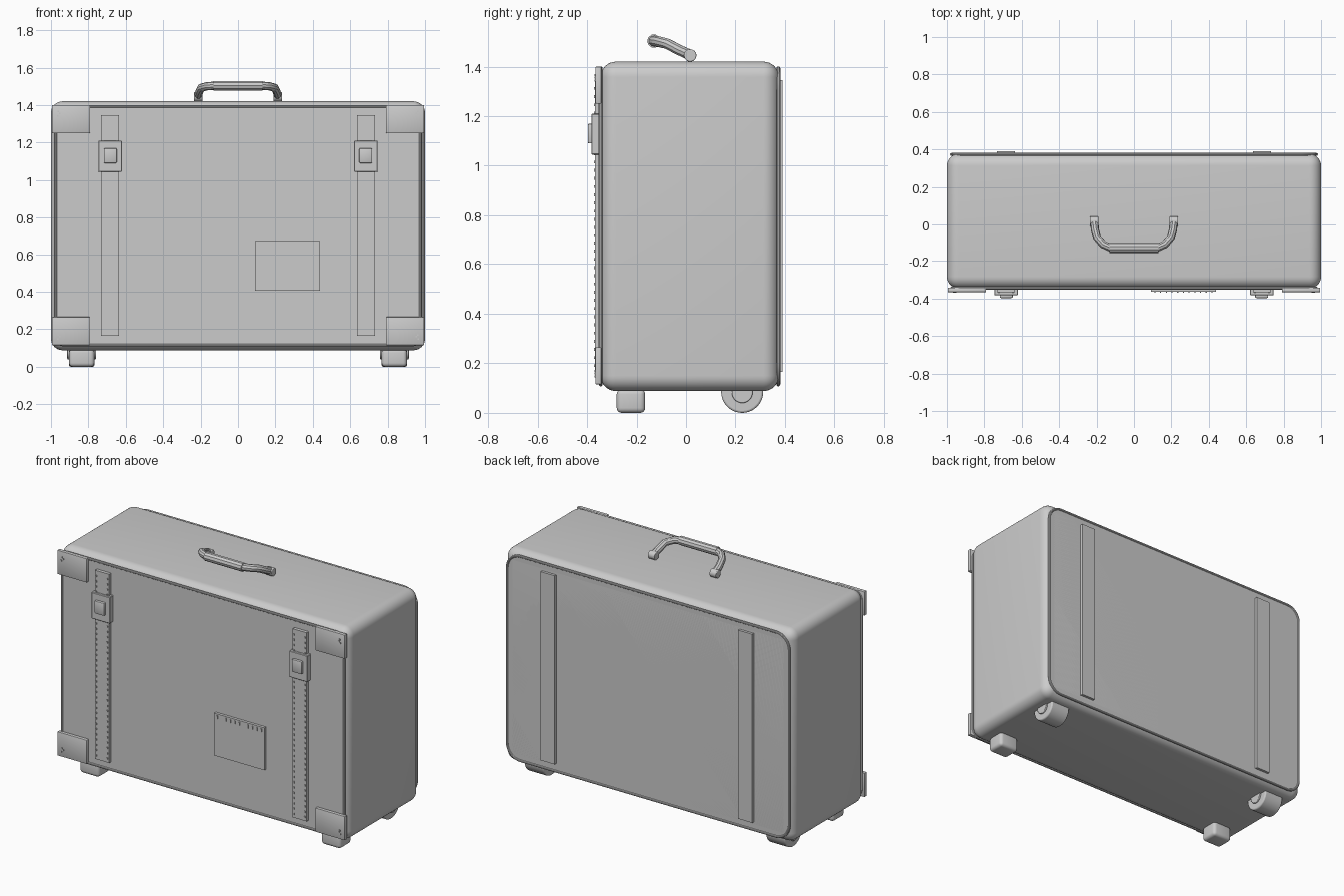
import bpy, bmesh, math
from mathutils import Vector

if "Cube" in bpy.data.objects:
    bpy.data.objects.remove(bpy.data.objects["Cube"])

grey = bpy.data.materials.new("plain_grey")
grey.diffuse_color = (0.6, 0.6, 0.6, 1)
grey.use_nodes = True
grey.node_tree.nodes["Principled BSDF"].inputs["Base Color"].default_value = grey.diffuse_color


def finish(obj, name, smooth=True):
    obj.name = name
    obj.data.materials.append(grey)
    if smooth:
        bpy.ops.object.select_all(action='DESELECT')
        obj.select_set(True)
        bpy.context.view_layer.objects.active = obj
        bpy.ops.object.shade_smooth_by_angle(angle=math.radians(35))
    return obj


def from_bmesh(bm, name, smooth=True):
    mesh = bpy.data.meshes.new(name)
    bm.to_mesh(mesh)
    bm.free()
    obj = bpy.data.objects.new(name, mesh)
    bpy.context.collection.objects.link(obj)
    return finish(obj, name, smooth)


def box(name, x, y, z, bevel=0.0, segs=3):
    """Box from (min, max) pairs, with optionally rounded edges."""
    bm = bmesh.new()
    bmesh.ops.create_cube(bm, size=1)
    for v in bm.verts:
        v.co = [r[0] if c < 0 else r[1] for c, r in zip(v.co, (x, y, z))]
    if bevel:
        bmesh.ops.bevel(bm, geom=bm.edges[:], offset=bevel, segments=segs,
                        profile=0.5, affect='EDGES')
    return from_bmesh(bm, name, bool(bevel))


def tube(name, pts, radius, closed=False):
    """Round bar swept along a list of points."""
    curve = bpy.data.curves.new(name, 'CURVE')
    curve.dimensions = '3D'
    curve.bevel_depth, curve.bevel_resolution = radius, 3
    curve.use_fill_caps = True
    spline = curve.splines.new('POLY')
    spline.points.add(len(pts) - 1)
    for p, co in zip(spline.points, pts):
        p.co = (*co, 1)
    spline.use_cyclic_u = closed
    obj = bpy.data.objects.new(name, curve)
    bpy.context.collection.objects.link(obj)
    bpy.ops.object.select_all(action='DESELECT')
    obj.select_set(True)
    bpy.context.view_layer.objects.active = obj
    bpy.ops.object.convert(target='MESH')
    return finish(bpy.context.object, name)


def cylinder_x(name, x, y, z, radius, bevel=0.0):
    """Cylinder lying along x, between the pair of x values."""
    bpy.ops.mesh.primitive_cylinder_add(
        vertices=40, radius=radius, depth=x[1] - x[0],
        location=((x[0] + x[1]) / 2, y, z), rotation=(0, math.pi / 2, 0))
    obj = bpy.context.object
    if bevel:
        mod = obj.modifiers.new("rounding", 'BEVEL')
        mod.width, mod.segments = bevel, 3
    return finish(obj, name)


def outline(hw, z0, z1, r, y):
    """Rounded rectangle in the xz plane."""
    pts = []
    for i, (cx, cz) in enumerate(((hw - r, z1 - r), (r - hw, z1 - r),
                                  (r - hw, z0 + r), (hw - r, z0 + r))):
        for k in range(9):
            a = math.pi / 2 * (i + k / 8)
            pts.append((cx + r * math.cos(a), y, cz + r * math.sin(a)))
    return pts


def dots(name, centres, size):
    """Many small blocks joined in one object, for stitches and pins."""
    bm = bmesh.new()
    for c in centres:
        new = bmesh.ops.create_cube(bm, size=1)['verts']
        for v in new:
            v.co = Vector(c) + Vector(a * b for a, b in zip(v.co, size))
    return from_bmesh(bm, name, False)


def span(side, a, b):
    """Mirror an x range to the left when side is -1."""
    return tuple(sorted((side * a, side * b)))


# Case body with thin face panels and piping
box("case_body", (-1, 1), (-0.345, 0.375), (0.088, 1.42), 0.062, 8)
for label, y, r in (("front", -0.345, 0.05), ("back", 0.373, 0.09)):
    tube(label + "_piping", outline(0.975, 0.115, 1.393, r, y), 0.008, True)
    bm = bmesh.new()
    out = -1 if y < 0 else 1
    face = bm.faces.new([bm.verts.new(p) for p in
                         outline(0.975, 0.115, 1.393, r, y - out * 0.008)])
    ext = bmesh.ops.extrude_face_region(bm, geom=[face])['geom']
    bmesh.ops.translate(bm, vec=(0, out * 0.010, 0),
                        verts=[e for e in ext if isinstance(e, bmesh.types.BMVert)])
    bmesh.ops.recalc_face_normals(bm, faces=bm.faces[:])
    from_bmesh(bm, label + "_panel", False)

for side, label in ((1, "right"), (-1, "left")):
    # Straps on both faces
    sx = span(side, 0.635, 0.732)
    box(label + "_front_strap", sx, (-0.367, -0.34), (0.165, 1.345))
    box(label + "_back_strap", sx, (0.37, 0.391), (0.165, 1.345))
    dots(label + "_strap_stitches",
         [(side * x, -0.368, 0.19 + 0.033 * i)
          for x in (0.646, 0.721) for i in range(35)], (0.005, 0.008, 0.011))

    # Buckle with raised centre
    box(label + "_buckle", span(side, 0.62, 0.747), (-0.382, -0.345),
        (1.045, 1.21), 0.003, 1)
    box(label + "_buckle_button", span(side, 0.648, 0.717), (-0.397, -0.375),
        (1.09, 1.17), 0.006, 2)

    # Corner plates with pins
    for level, z0, z1 in (("lower", 0.115, 0.265), ("upper", 1.25, 1.4)):
        box(f"{label}_{level}_corner_plate", span(side, 0.79, 0.995),
            (-0.366, -0.342), (z0, z1), 0.004, 2)
        zc = z0 + 0.045 if level == "lower" else z1 - 0.045
        dots(f"{label}_{level}_plate_pins",
             [(side * 0.953, -0.367, zc), (side * 0.965, -0.367, zc - 0.012),
              (side * 0.962, -0.367, zc + 0.01)], (0.008, 0.006, 0.008))

    # Front foot and rear wheel
    box(label + "_foot", span(side, 0.768, 0.903), (-0.28, -0.165),
        (0, 0.095), 0.02, 4)
    cylinder_x(label + "_wheel", span(side, 0.768, 0.903), 0.227, 0.085, 0.085, 0.008)
    cylinder_x(label + "_wheel_hub", span(side, 0.758, 0.913), 0.227, 0.082, 0.042, 0.004)

    # Handle eyelet
    cylinder_x(label + "_handle_eyelet", span(side, 0.19, 0.236), 0.017, 1.445, 0.025, 0.004)

# Leather tag with stitches along its upper edge
box("tag", (0.09, 0.438), (-0.364, -0.34), (0.405, 0.67))
dots("tag_stitches", [(0.112 + 0.0305 * i, -0.364, 0.65) for i in range(11)],
     (0.006, 0.008, 0.02))

# Carry handle: bent bar and thicker grip
half = [(0.213, 0.017, 1.447), (0.208, -0.03, 1.468), (0.197, -0.075, 1.492),
        (0.165, -0.112, 1.501), (0.125, -0.13, 1.503)]
path = half + [(-x, y, z) for x, y, z in reversed(half)]
tube("handle_bar", path, 0.022)
tube("handle_grip", [(-0.13, -0.13, 1.503), (0.13, -0.13, 1.503)], 0.027)
